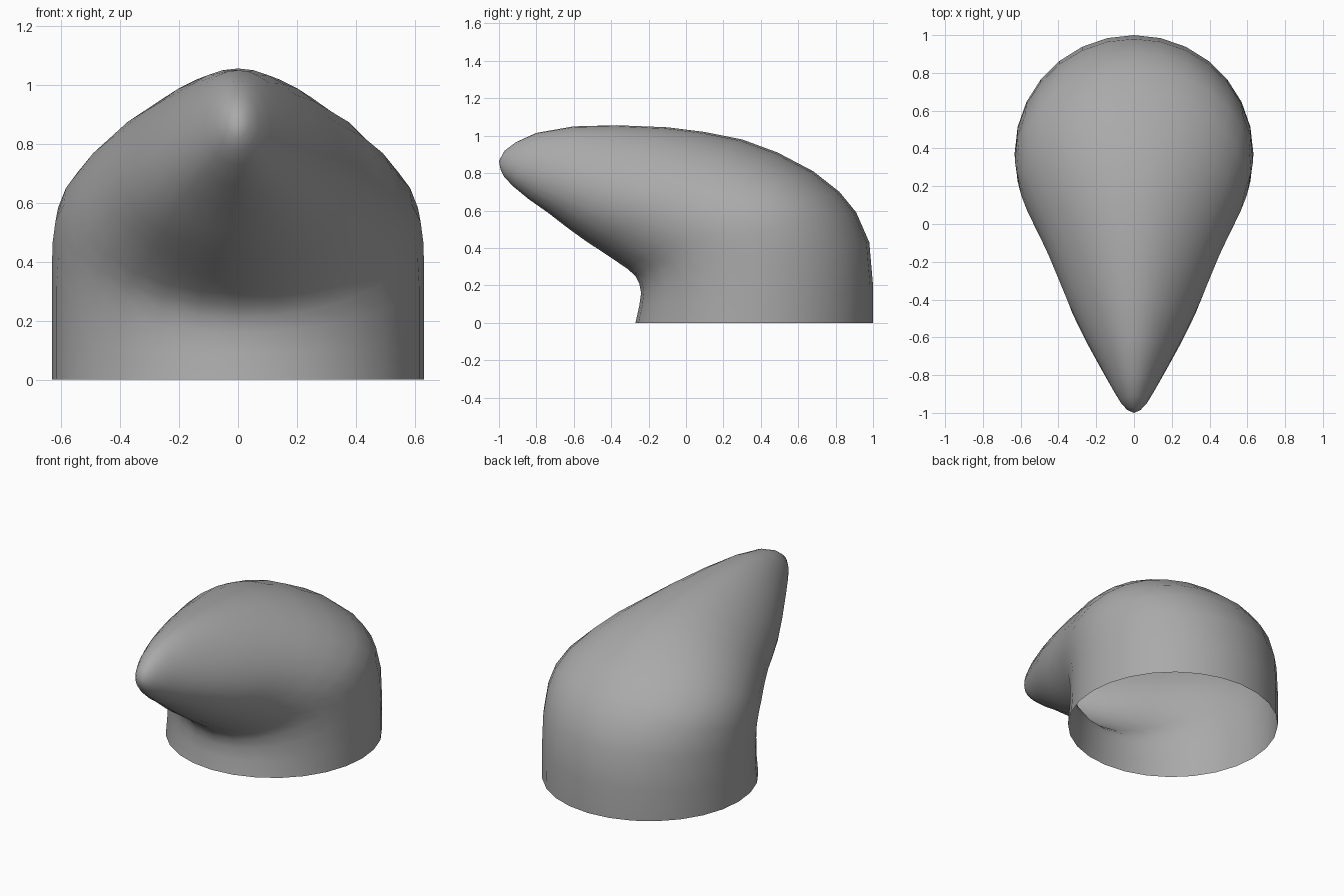
import bpy, bmesh, math

if "Cube" in bpy.data.objects:
    bpy.data.objects.remove(bpy.data.objects["Cube"])

SEGS = 28
# Tilted sections: back/top y, z, front/under y, z, half width, pinch at top, lift at sides
SECTIONS = [
    (1.00, 0.00, -0.27, 0.00, 0.632, 0, 0),
    (1.00, 0.20, -0.25, 0.09, 0.632, 0, 0.01),
    (0.98, 0.43, -0.24, 0.16, 0.632, 0, 0.04),
    (0.91, 0.59, -0.25, 0.21, 0.630, -0.03, 0.06),
    (0.82, 0.70, -0.27, 0.25, 0.620, -0.05, 0.06),
    (0.68, 0.81, -0.315, 0.29, 0.590, -0.07, 0.045),
    (0.49, 0.91, -0.385, 0.337, 0.530, -0.07, 0.025),
    (0.30, 0.98, -0.46, 0.387, 0.468, -0.04, 0.01),
    (0.10, 1.02, -0.54, 0.44, 0.408, 0.02, 0),
    (-0.10, 1.045, -0.63, 0.505, 0.348, 0.07, 0),
    (-0.37, 1.056, -0.74, 0.59, 0.262, 0.10, 0),
    (-0.60, 1.050, -0.84, 0.66, 0.182, 0.10, 0),
    (-0.80, 1.015, -0.925, 0.73, 0.112, 0.08, 0),
    (-0.91, 0.965, -0.972, 0.78, 0.070, 0.04, 0),
    (-0.97, 0.92, -0.992, 0.82, 0.037, 0, 0),
]
TIP = (0, -1.0, 0.865)

bm = bmesh.new()


def section_ring(yo, zo, yi, zi, w, pinch, lift):
    ring = []
    for k in range(SEGS):
        a = 2 * math.pi * k / SEGS
        s, c = math.sin(a), math.cos(a)
        t = 0.5 + 0.5 * c
        ring.append(bm.verts.new((w * s * (1 - pinch * c),
                                  yi + (yo - yi) * t,
                                  zi + (zo - zi) * t + lift * s * s)))
    return ring


# Loft from the open base round the dome and out along the beak
rings = [section_ring(*s) for s in SECTIONS]
for lo, hi in zip(rings, rings[1:]):
    for k in range(SEGS):
        n = (k + 1) % SEGS
        bm.faces.new((lo[k], lo[n], hi[n], hi[k]))

# Close the rounded tip
tip = bm.verts.new(TIP)
for k in range(SEGS):
    bm.faces.new((rings[-1][k], rings[-1][(k + 1) % SEGS], tip))

# Make sure faces point outwards
bm.normal_update()
back = min(bm.faces, key=lambda f: (f.calc_center_median() - rings[1][0].co).length)
if back.normal.y < 0:
    bmesh.ops.reverse_faces(bm, faces=bm.faces[:])
for f in bm.faces:
    f.smooth = True

mesh = bpy.data.meshes.new("hooded_cap")
bm.to_mesh(mesh)
bm.free()
obj = bpy.data.objects.new("hooded_cap", mesh)
bpy.context.collection.objects.link(obj)

# Darker grey surface
mat = bpy.data.materials.new("dark_grey")
mat.diffuse_color = (0.4, 0.4, 0.4, 1)
mat.use_nodes = True
mat.node_tree.nodes["Principled BSDF"].inputs["Base Color"].default_value = mat.diffuse_color
mesh.materials.append(mat)
